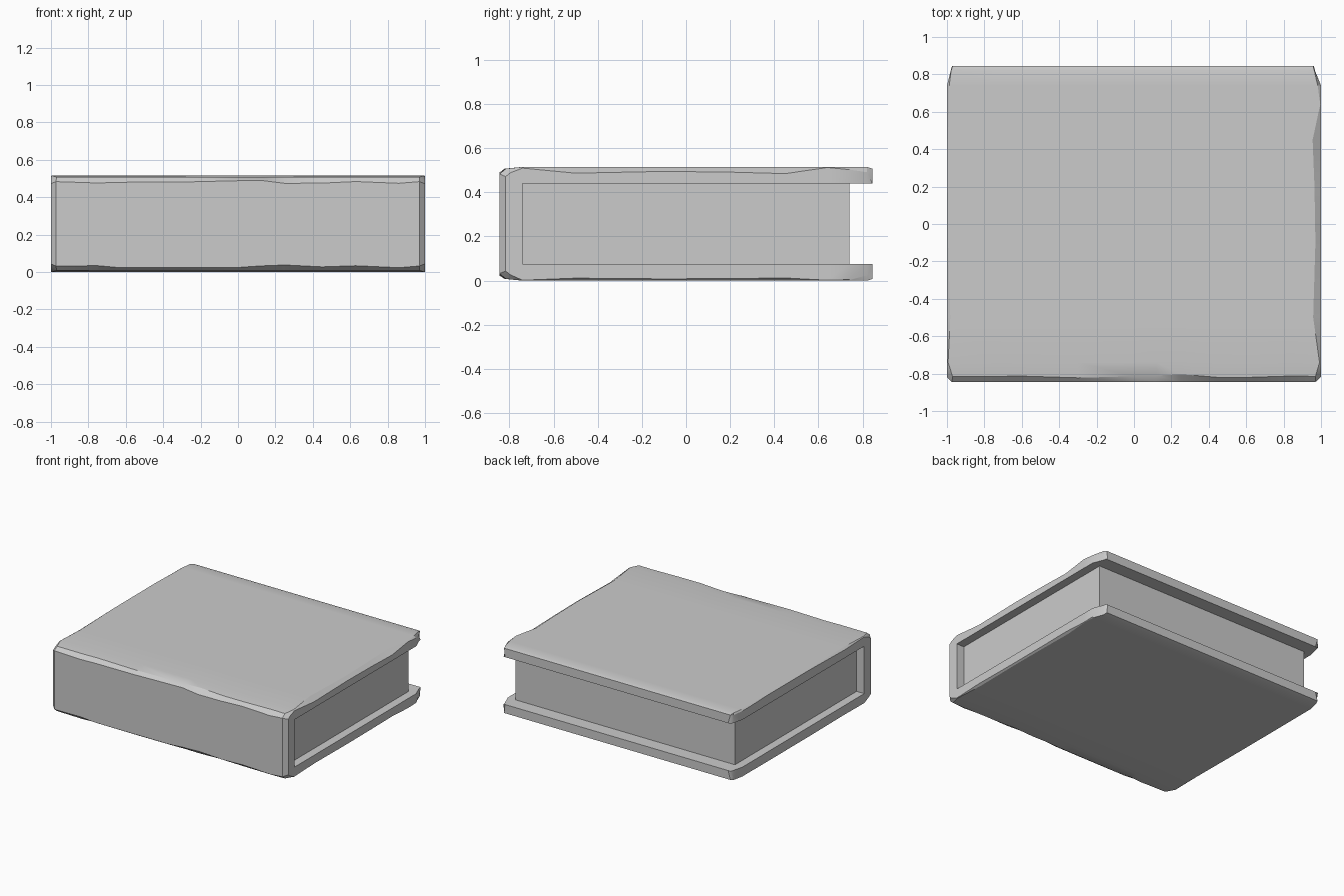
import bpy, bmesh, random, math

if "Cube" in bpy.data.objects:
    bpy.data.objects.remove(bpy.data.objects["Cube"])

random.seed(7)
H = 0.515                      # book height
B = 0.075                      # board thickness

# half profile of the cover: outer (y, z), inner y, left chip, right chip
half = [
    ((0.845, H - 0.008), 0.845, 0.03, 0.042),
    ((0.82, H), 0.82, 0.022, 0.036),
    ((0.74, H), 0.74, 0.012, 0.018),
    ((0.64, H), 0.64, 0.012, 0.004),
    ((0.45, H), 0.45, 0.004, 0.045),
    ((0.20, H), 0.20, 0.004, 0.035),
    ((-0.10, H), -0.10, 0.006, 0.03),
    ((-0.50, H), -0.50, 0.018, 0.042),
    ((-0.74, H), -0.74, 0.006, 0.008),
    ((-0.815, H - 0.008), -0.74, 0.03, 0.03),
    ((-0.845, H - 0.032), -0.74, 0.027, 0.03),
]

# full C section: top half, then the half mirrored in z with milder wear
section = []
for (y, z), yi, cl, cr in half:
    section.append(((y, z), (yi, H - B), cl, cr))
for (y, z), yi, cl, cr in reversed(half):
    k = 1.0 if abs(y) > 0.81 else 0.4
    section.append(((y, H - z), (yi, B), max(cl * k, 0.003), max(cr * k, 0.003)))

inner_x = [-0.75, -0.63, -0.3, 0.0, 0.12, 0.25, 0.45, 0.63, 0.86]
stations = [("end", -1), ("edge", -1)] + [("mid", x) for x in inner_x] + [("edge", 1), ("end", 1)]


def ring(bm, kind, x):
    """One worn cross-section of the cover: outer path and inner path."""
    outer, inner = [], []
    for i, ((y, z), (yi, zi), cl, cr) in enumerate(section):
        chip = cl if x < 0 else cr
        px, qx = x, x
        if kind == "end":                       # chips eat into the end face
            t = min(0.55, chip * 9)
            y, z = y + (yi - y) * t, z + (zi - z) * t
            if yi > 0.8:                        # clipped back corners
                px = qx = x * (1 - chip * 0.9)
                y -= 0.02 if yi > 0.84 else 0
        elif kind == "edge":
            px = x * (1 - chip)
            qx = x * 0.95
        elif y < -0.8:                          # dented spine edges
            if y > -0.83:
                y += random.uniform(-0.008, 0.012)
            else:
                z += random.uniform(-0.01, 0.008)
        outer.append(bm.verts.new((px, y, z)))
        inner.append(bm.verts.new((qx, yi, zi)))
    return outer, inner


# cover: loft the rings, then close both ends with quad strips
bm = bmesh.new()
rings = [ring(bm, k, x) for k, x in stations]
n = len(section)
loops = [o + i[::-1] for o, i in rings]
for a, b in zip(loops, loops[1:]):
    for j in range(2 * n):
        k = (j + 1) % (2 * n)
        bm.faces.new((a[j], a[k], b[k], b[j]))
for o, i in (rings[0], rings[-1]):
    for j in range(n - 1):
        bm.faces.new((o[j], o[j + 1], i[j + 1], i[j]))
bmesh.ops.remove_doubles(bm, verts=bm.verts, dist=0.0005)
bmesh.ops.recalc_face_normals(bm, faces=bm.faces)
me = bpy.data.meshes.new("cover")
bm.to_mesh(me)
bm.free()
cover = bpy.data.objects.new("cover", me)
bpy.context.collection.objects.link(cover)
bpy.context.view_layer.objects.active = cover
cover.select_set(True)
bpy.ops.object.shade_smooth_by_angle(angle=math.radians(25))
cover.select_set(False)

# page block
bpy.ops.mesh.primitive_cube_add(size=1, location=(0, 0, H / 2))
pages = bpy.context.object
pages.name = "pages"
pages.scale = (1.87, 1.48, H - 2 * B)
